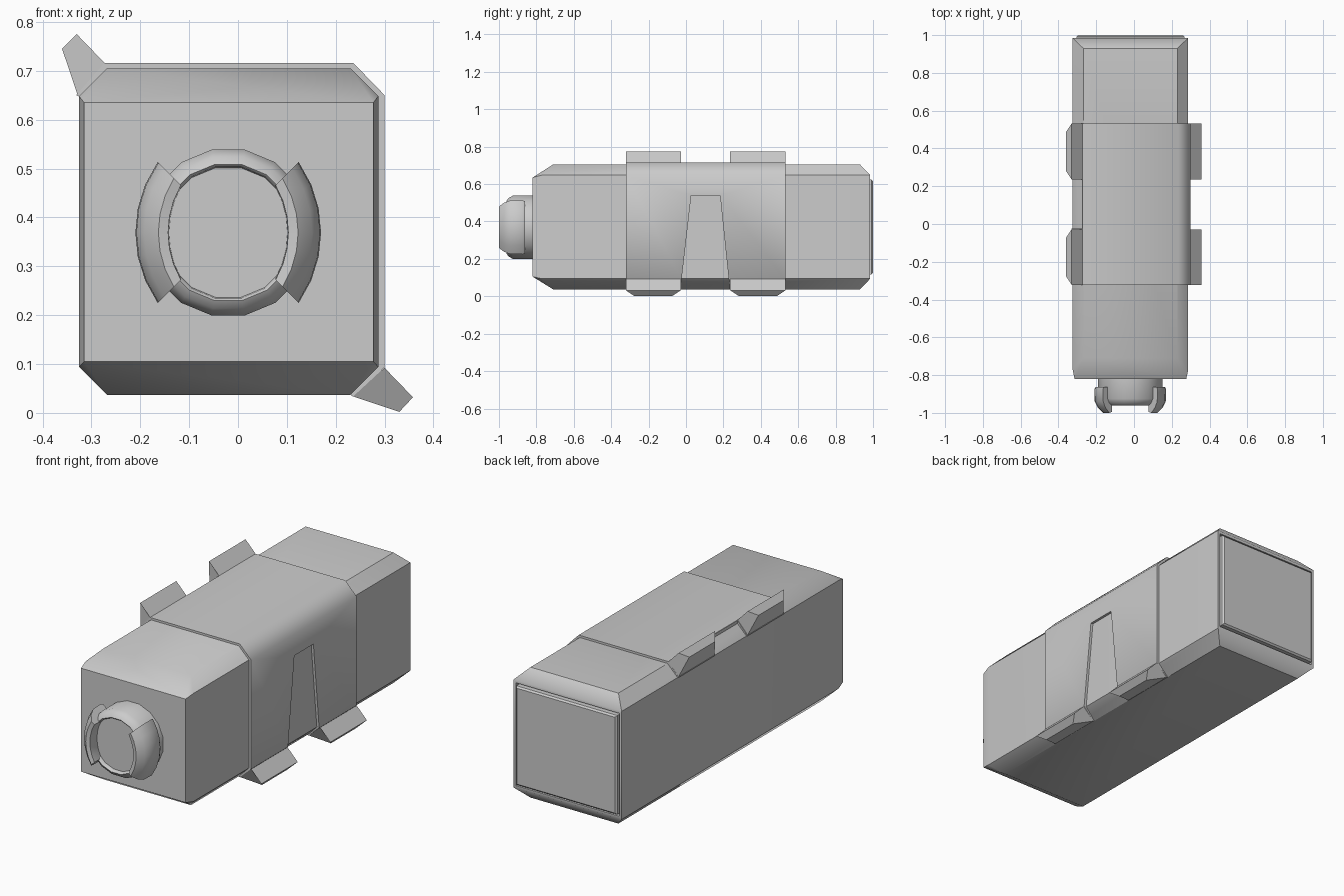
import bpy, bmesh
from math import cos, sin, pi, radians

if "Cube" in bpy.data.objects:
    bpy.data.objects.remove(bpy.data.objects["Cube"])


def make(name, verts, faces, smooth=48):
    bm = bmesh.new()
    vs = [bm.verts.new(v) for v in verts]
    for f in faces:
        bm.faces.new([vs[i] for i in f])
    bmesh.ops.recalc_face_normals(bm, faces=bm.faces)
    me = bpy.data.meshes.new(name)
    bm.to_mesh(me)
    bm.free()
    ob = bpy.data.objects.new(name, me)
    bpy.context.collection.objects.link(ob)
    bpy.ops.object.select_all(action='DESELECT')
    bpy.context.view_layer.objects.active = ob
    ob.select_set(True)
    if smooth:
        bpy.ops.object.shade_smooth_by_angle(angle=radians(smooth))
    return ob


def loft(name, rings, smooth=48):
    """Skin a list of equal closed rings and cap both ends."""
    n = len(rings[0])
    verts = [v for r in rings for v in r]
    faces = [(k*n + i, k*n + (i+1) % n, (k+1)*n + (i+1) % n, (k+1)*n + i)
             for k in range(len(rings) - 1) for i in range(n)]
    faces += [tuple(range(n)), tuple(range(len(verts) - n, len(verts)))]
    return make(name, verts, faces, smooth)


# Main body: octagonal section, tapered front and sloped back edges
L, R, B, T = -0.325, 0.287, 0.037, 0.705
c = 0.057
section = [(L+c, B, 1), (R-c, B, 1), (R, B+c, 0), (R, T-c, 0),
           (R-c, T, 1), (L+c, T, 1), (L, T-c, 0), (L, B+c, 0)]
front = [(x, -0.71 if edge else -0.77, z) for x, z, edge in section]
back = [(x, 0.93 if edge else 0.985, z) for x, z, edge in section]
nose = [(L+.01, -.82, .105), (R-.01, -.82, .105), (R-.01, -.82, .635), (L+.01, -.82, .635)]
rim = [(x, 0.985, z) for x in (L+.012, R-.012) for z in (.107, .634)]
rim = [rim[2], rim[3], rim[1], rim[0]]
floor = [(x, 0.965, z) for x, y, z in rim]
faces = [(i, (i+1) % 8, 8 + (i+1) % 8, 8+i) for i in range(8)]
faces += [(16, 17, 18, 19), (16, 17, 1, 0), (17, 1, 2), (17, 2, 3, 18), (18, 3, 4),
          (18, 4, 5, 19), (19, 5, 6), (19, 6, 7, 16), (16, 7, 0)]
faces += [(8, 9, 10, 15), (11, 12, 13, 14)]
outer = [10, 11, 14, 15]
for i in range(4):
    j = (i+1) % 4
    faces += [(outer[i], outer[j], 20+j, 20+i), (20+i, 20+j, 24+j, 24+i)]
faces.append((24, 25, 26, 27))
make("body", front + back + nose + rim + floor, faces, 44)

# Rear panel sitting in the recess
def rect(x0, x1, z0, z1, y):
    return [(x0, y, z0), (x1, y, z0), (x1, y, z1), (x0, y, z1)]

loft("rear_panel", [rect(-.305, .267, .117, .624, .96), rect(-.305, .267, .117, .624, .992),
                    rect(-.297, .259, .125, .616, 1.0)], 30)

# Wrap-around sleeve over the top and right side
outside = [(-.331, .65), (-.273, .716), (.236, .716), (.30, .65), (.30, .093), (.235, .033)]
inside = [(.225, .045), (.28, .098), (.28, .64), (.226, .70), (-.266, .70), (-.319, .645)]
sleeve = loft("sleeve", [[(x, y, z) for x, z in outside + inside] for y in (-.322, .532)])

# Cutters: tapered window on the right, notch at the top-left edge
window = [(-.034, 0.0), (.238, 0.0), (.182, .54), (.028, .54)]
cut_a = loft("window_cutter", [[(x, y, z) for y, z in window] for x in (.15, .4)], 0)
notch = [(-.025, .6), (.24, .6), (.24, .8), (-.025, .8)]
cut_b = loft("notch_cutter", [[(x, y, z) for y, z in notch] for x in (-.4, -.274)], 0)
for cutter in (cut_a, cut_b):
    mod = sleeve.modifiers.new("cut", 'BOOLEAN')
    mod.operation = 'DIFFERENCE'
    mod.solver = 'EXACT'
    mod.object = cutter
    cutter.hide_render = True
    cutter.hide_set(True)

# Flared tabs: third profile point is pulled in at both ends
lower = [(.30, .092), (.358, .032), (.33, .002), (.232, .035)]
upper = [(-.273, .716), (-.33, .775), (-.36, .745), (-.328, .65)]
for label, prof in (("lower", lower), ("upper", upper)):
    for k, (y0, y1) in enumerate(((-.322, -.028), (.236, .532))):
        ends = []
        for y, d in ((y0, .045), (y1, -.045)):
            ends.append([(x, y + (d if i == 2 else 0), z) for i, (x, z) in enumerate(prof)])
        loft(f"{label}_tab_{k+1}", ends, 30)

# Round cap on the front
CX, CZ = -.02, .369


def circle(r, y, n=16):
    return [(CX + r*cos(2*pi*(i+.5)/n), y, CZ + r*sin(2*pi*(i+.5)/n)) for i in range(n)]


cap_profile = [(.173, -.80), (.173, -.925), (.158, -.95), (.142, -.96), (.137, -.955), (.135, -.94)]
loft("cap", [circle(r, y) for r, y in cap_profile], 40)

# Two curved grips clamped on the cap sides
grip_profile = [(.15, -.862), (.184, -.862), (.19, -.875), (.188, -.94),
                (.172, -.972), (.143, -1.0), (.123, -.995), (.121, -.93)]
for side, s in (("left", -1), ("right", 1)):
    rings = []
    for k in range(7):
        t = k/3 - 1
        a = radians(45)*t
        ring = []
        for r, y in grip_profile:
            q = r + .014*t*t
            ring.append((CX + s*q*cos(a), y, CZ + q*sin(a)))
        rings.append(ring)
    loft(f"{side}_grip", rings, 40)
